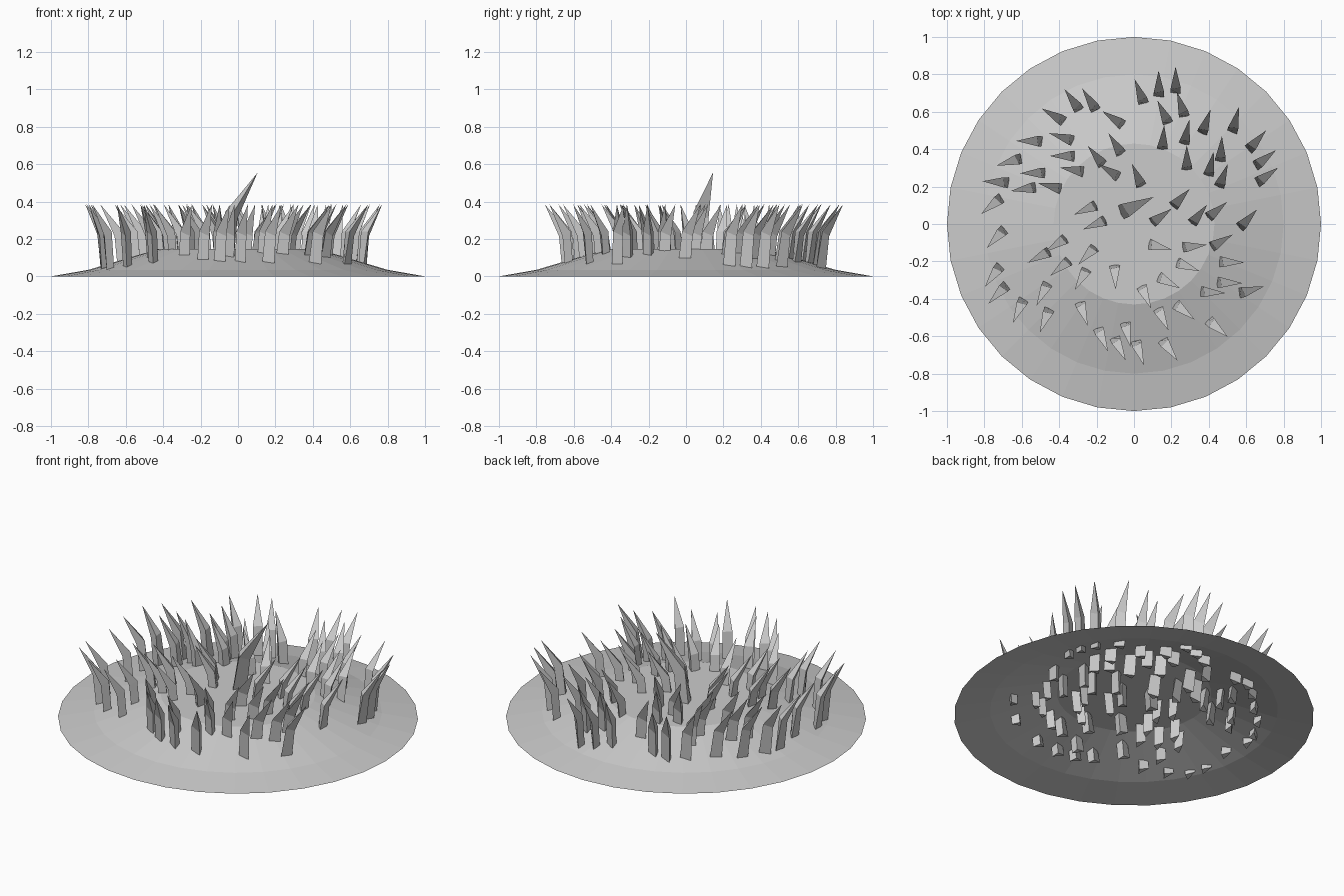
import bpy, math, random
from mathutils import Vector

random.seed(4)


def make(name, verts, faces):
    me = bpy.data.meshes.new(name)
    me.from_pydata(verts, [], faces)
    ob = bpy.data.objects.new(name, me)
    bpy.context.collection.objects.link(ob)
    return ob


# Open-bottomed low mound with a flat top
N = 32
verts, faces = [], []
for r, z in [(1.0, 0.0), (0.8, 0.035), (0.43, 0.145)]:
    for i in range(N):
        a = 2 * math.pi * i / N
        verts.append((r * math.cos(a), r * math.sin(a), z))
for k in range(2):
    for i in range(N):
        j = (i + 1) % N
        faces.append((k * N + i, k * N + j, (k + 1) * N + j, (k + 1) * N + i))
faces.append(tuple(range(2 * N, 3 * N)))
make("mound", verts, faces)

# Bent three-sided blade: sections as (forward, sideways, height)
BASE = [(-0.035, -0.03, 0.03), (-0.03, 0.025, 0.02), (0.015, 0.015, 0.015)]
MID = [(0.0, -0.03, 0.24), (-0.01, 0.025, 0.24), (0.035, 0.015, 0.215)]
TIP = [(0.11, 0.0, 0.385)]
BLADE_FACES = [(2, 1, 0), (0, 1, 4, 3), (1, 2, 5, 4), (2, 0, 3, 5),
               (3, 4, 6), (4, 5, 6), (5, 3, 6)]
blade_verts, blade_faces = [], []


def add_blade(x, y, heading, scale=1.0):
    d = Vector((math.cos(heading), math.sin(heading), 0))
    s = Vector((-d.y, d.x, 0))
    n = len(blade_verts)
    for f, w, h in BASE + MID + TIP:
        blade_verts.append(Vector((x, y, 0)) + (d * f + s * w + Vector((0, 0, h))) * scale)
    blade_faces.extend(tuple(n + i for i in f) for f in BLADE_FACES)


# Blade positions, back to front
SPOTS = [
    (.22, .73), (.13, .71), (.04, .67), (-.22, .63), (-.31, .63), (-.40, .56),
    (-.08, .54), (.17, .56), (.26, .60), (.37, .51), (.53, .52), (.27, .45),
    (.63, .42), (.67, .33), (.68, .24), (.46, .36), (.46, .22), (.40, .28),
    (.28, .31), (.15, .42), (-.08, .39), (-.35, .45), (-.52, .44), (-.63, .34),
    (-.34, .36), (-.18, .33), (-.29, .28), (-.10, .26), (-.50, .27), (-.70, .22),
    (-.55, .19), (-.41, .19), (-.73, .12), (-.22, .09), (.03, .22), (.22, .11),
    (.32, .02), (.41, .05), (.58, .0), (.43, -.11), (.28, -.12), (.11, .02),
    (.10, -.11), (-.17, .01), (-.22, -.14), (-.38, -.09), (-.71, -.05),
    (-.47, -.16), (-.36, -.21), (-.73, -.25), (-.70, -.35), (-.60, -.43),
    (-.47, -.34), (-.46, -.48), (-.28, -.44), (-.26, -.26), (-.10, -.24),
    (.05, -.35), (.15, -.29), (.25, -.21), (.24, -.44), (.38, -.36), (.48, -.20),
    (.47, -.31), (.59, -.36), (.42, -.53), (.14, -.47), (-.04, -.55),
    (-.18, -.58), (-.09, -.63), (.02, -.65), (.17, -.64)]
for x, y in SPOTS:
    add_blade(x, y, math.atan2(y, x) + math.radians(random.uniform(5, 50)))
# One tall blade near the middle
add_blade(-.04, .08, math.radians(24), 1.44)
make("grass_blades", blade_verts, blade_faces)
